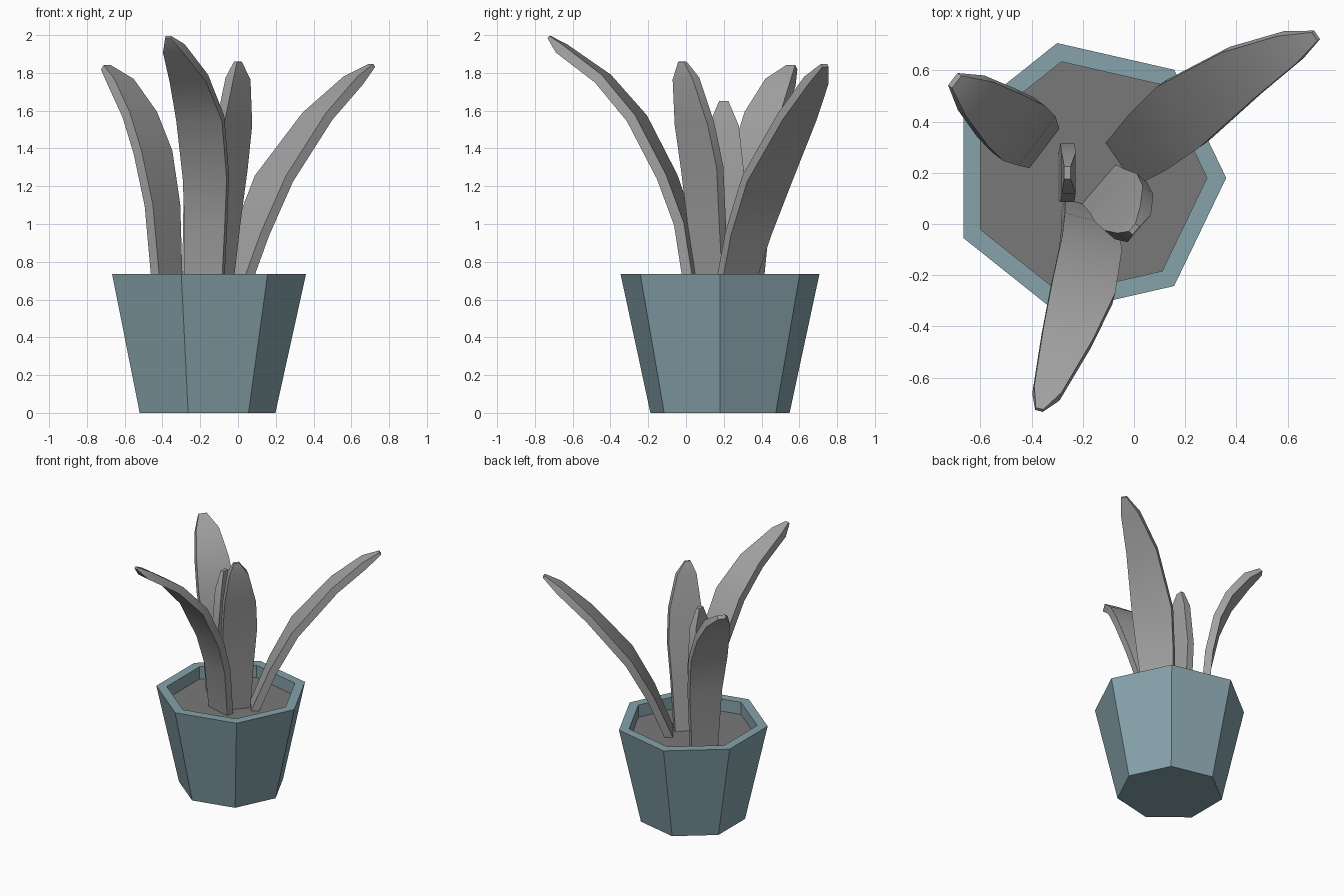
import bpy, bmesh, math
from mathutils import Vector

cube = bpy.data.objects.get("Cube")
if cube:
    bpy.data.objects.remove(cube)


def make_material(name, colour):
    mat = bpy.data.materials.new(name)
    mat.use_nodes = True
    mat.diffuse_color = (*colour, 1)
    mat.node_tree.nodes["Principled BSDF"].inputs["Base Color"].default_value = (*colour, 1)
    return mat


ceramic = make_material("blue grey ceramic", (0.24, 0.365, 0.41))
leaf_grey = make_material("leaf grey", (0.37, 0.37, 0.37))
soil_grey = make_material("soil grey", (0.19, 0.19, 0.19))


def loft(name, rings, material, smooth=False):
    """Join successive rings of points with quads and cap both ends."""
    bm = bmesh.new()
    rows = [[bm.verts.new(point) for point in ring] for ring in rings]
    for lower, upper in zip(rows, rows[1:]):
        count = len(lower)
        for i in range(count):
            j = (i + 1) % count
            bm.faces.new((lower[i], lower[j], upper[j], upper[i]))
    bm.faces.new(rows[0][::-1])
    bm.faces.new(rows[-1])
    bmesh.ops.recalc_face_normals(bm, faces=bm.faces[:])
    mesh = bpy.data.meshes.new(name)
    bm.to_mesh(mesh)
    bm.free()
    mesh.materials.append(material)
    obj = bpy.data.objects.new(name, mesh)
    bpy.context.collection.objects.link(obj)
    if smooth:
        bpy.ops.object.select_all(action="DESELECT")
        obj.select_set(True)
        bpy.context.view_layer.objects.active = obj
        bpy.ops.object.shade_smooth_by_angle(angle=math.radians(30))
    return obj


# Seven-sided pot and soil
POT_CENTRE = Vector((-0.18, 0.18, 0))
SIDES = 7


def pot_ring(radius, z):
    angles = [math.tau * i / SIDES for i in range(SIDES)]
    return [POT_CENTRE + Vector((radius * math.cos(a), radius * math.sin(a), z)) for a in angles]


RIM, INNER, SOIL = 0.735, 0.465, 0.64
loft("pot", [pot_ring(0.378, 0), pot_ring(0.54, RIM), pot_ring(INNER, RIM), pot_ring(INNER, 0.6)], ceramic)
loft("soil", [pot_ring(INNER, 0.61), pot_ring(INNER, SOIL)], soil_grey)


# Leaves: a bent strip of rectangular section, each station is x, y, z, width
def make_leaf(name, side, stations, thickness=0.055):
    side = Vector((*side, 0)).normalized()
    centres = [Vector(s[:3]) for s in stations]
    last = len(centres) - 1
    rings = []
    for i, centre in enumerate(centres):
        tangent = centres[min(i + 1, last)] - centres[max(i - 1, 0)]
        normal = side.cross(tangent).normalized()
        width = stations[i][3]
        across = side * width / 2
        depth = normal * min(thickness, width * 0.5) / 2
        rings.append([centre - across - depth, centre + across - depth,
                      centre + across + depth, centre - across + depth])
    return loft(name, rings, leaf_grey, smooth=True)


make_leaf("front_leaf", (0.97, -0.25), [
    (-0.18, 0.05, 0.6, 0.2), (-0.17, -0.01, 1, 0.22), (-0.17, -0.1, 1.25, 0.24),
    (-0.2, -0.26, 1.56, 0.25), (-0.26, -0.44, 1.77, 0.2),
    (-0.34, -0.66, 1.93, 0.11), (-0.37, -0.725, 1.99, 0.03)])

make_leaf("left_leaf", (-0.57, 0.82), [
    (-0.04, 0.24, 0.6, 0.2), (0.07, 0.33, 0.95, 0.26), (0.19, 0.43, 1.24, 0.29),
    (0.42, 0.59, 1.57, 0.22), (0.61, 0.69, 1.76, 0.13), (0.71, 0.735, 1.84, 0.04)])

make_leaf("right_leaf", (0.6, 0.79), [
    (-0.37, 0.31, 0.6, 0.19), (-0.4, 0.34, 1.1, 0.24), (-0.45, 0.37, 1.38, 0.27),
    (-0.52, 0.42, 1.58, 0.24), (-0.62, 0.5, 1.75, 0.17), (-0.7, 0.56, 1.83, 0.06)])

make_leaf("centre_leaf", (0.65, 0.76), [
    (-0.12, 0.14, 0.6, 0.2), (-0.08, 0.11, 1, 0.22), (-0.05, 0.085, 1.3, 0.25),
    (-0.02, 0.045, 1.53, 0.23), (0, 0, 1.77, 0.14), (0, -0.02, 1.86, 0.04)])

make_leaf("short_leaf", (0, 1), [
    (-0.27, 0.18, 0.6, 0.17), (-0.26, 0.2, 1.2, 0.23),
    (-0.255, 0.2, 1.52, 0.16), (-0.26, 0.2, 1.65, 0.05)])
